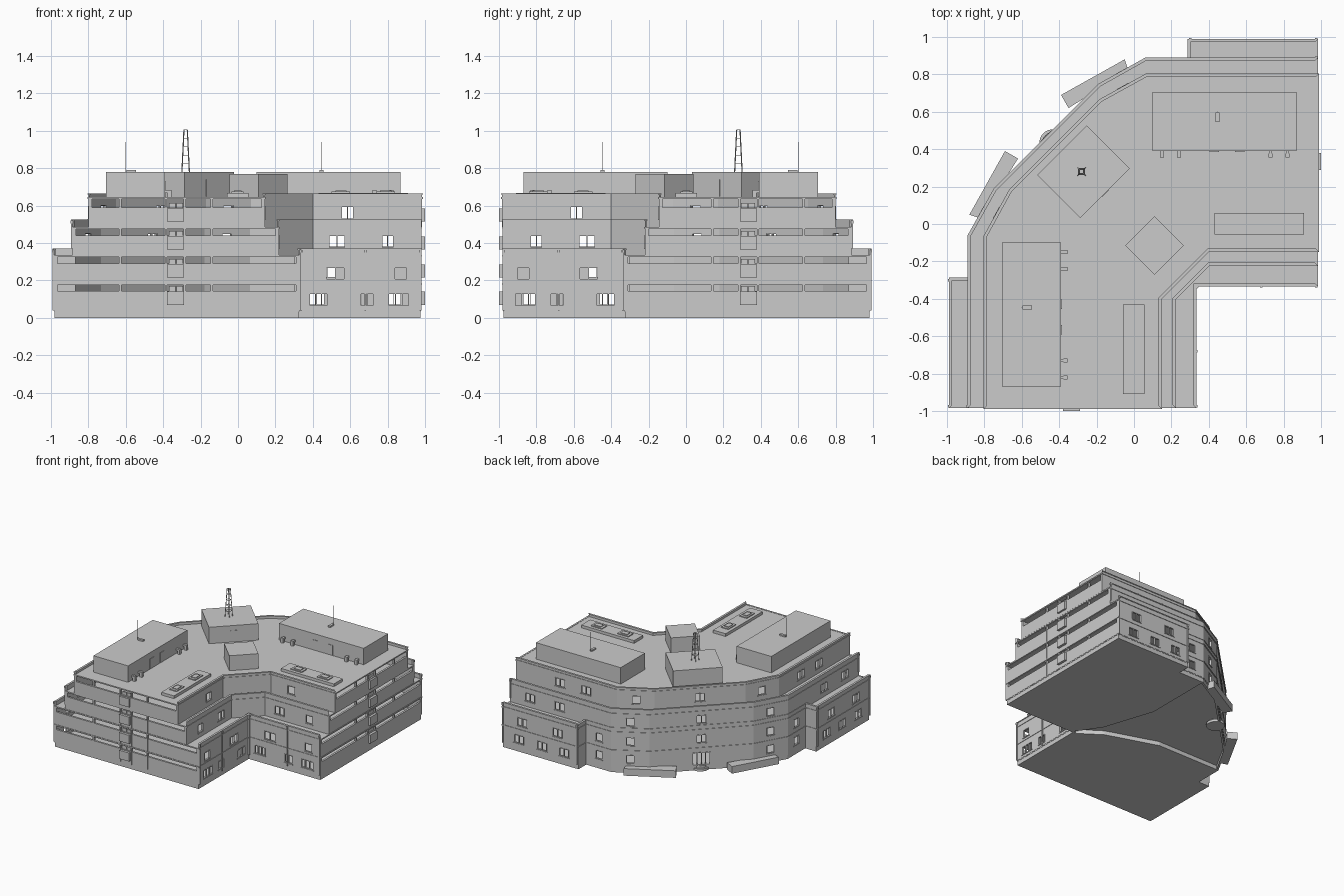
import bpy, bmesh
from math import atan2, pi
from mathutils import Matrix, Vector

if "Cube" in bpy.data.objects:
    bpy.data.objects.remove(bpy.data.objects["Cube"])

# the plan is symmetric about the diagonal: (x, y) -> (-y, -x)
MIR = Matrix(((0, -1, 0, 0), (-1, 0, 0, 0), (0, 0, 1, 0), (0, 0, 0, 1)))
parts = {}


def bm_of(name):
    return parts.setdefault(name, bmesh.new())


def box(name, lo, hi, M=Matrix(), mirror=True):
    c = [(a + b) / 2 for a, b in zip(lo, hi)]
    s = [b - a for a, b in zip(lo, hi)]
    for X in ((Matrix(), MIR) if mirror else (Matrix(),)):
        bmesh.ops.create_cube(bm_of(name), size=1, matrix=X @ M @ Matrix.Translation(c) @ Matrix.Diagonal((*s, 1)))


def prism(name, pts, z0, z1):
    bm = bm_of(name)
    lo = [bm.verts.new((x, y, z0)) for x, y in pts]
    hi = [bm.verts.new((x, y, z1)) for x, y in pts]
    bm.faces.new(lo[::-1])
    bm.faces.new(hi)
    for i in range(len(pts)):
        j = (i + 1) % len(pts)
        bm.faces.new((lo[i], lo[j], hi[j], hi[i]))


def flip(pts):
    return [(-y, -x) for x, y in pts[::-1]]


def offset(pts, d):
    out = []
    for i, p in enumerate(pts):
        p, a, b = Vector(p), Vector(pts[i - 1]), Vector(pts[(i + 1) % len(pts)])
        u, v = (p - a).normalized(), (b - p).normalized()
        n1, n2 = Vector((u.y, -u.x)), Vector((v.y, -v.x))
        out.append(tuple(p + (n1 + n2) * d / (1 + n1.dot(n2))))
    return out


def ring(name, pts, z0, z1, t, over=0.0):
    bm = bm_of(name)
    o, n = offset(pts, over), offset(pts, -t)
    loops = [[bm.verts.new((x, y, z)) for x, y in q] for q, z in ((o, z0), (o, z1), (n, z1), (n, z0))]
    for k in range(4):
        A, B = loops[k], loops[(k + 1) % 4]
        for i in range(len(pts)):
            j = (i + 1) % len(pts)
            bm.faces.new((A[i], A[j], B[j], B[i]))


def side_strips(name, pts, z0, z1, t, over=0.0):
    """like ring, but open at the two wing ends"""
    o, n = offset(pts, over), offset(pts, -t)
    for i in range(len(pts)):
        j = (i + 1) % len(pts)
        p, q = pts[i], pts[j]
        if max(p[1], q[1]) < -.97 or min(p[0], q[0]) > .97:
            continue
        prism(name, [o[i], o[j], n[j], n[i]], z0, z1)


def wall_matrix(x, y, nx, ny):
    return Matrix.Translation((x, y, 0)) @ Matrix.Rotation(atan2(nx, -ny), 4, 'Z')


def window(f, x, y, nx, ny, w, z, h, panes=2, mirror=True, sill=True):
    """opening plus frame bars; local -y points out of the wall"""
    M = wall_matrix(x, y, nx, ny)
    box(f"cut{f}", (-w / 2, -.03, z), (w / 2, .03, z + h), M, mirror)
    t = .005
    for i in range(panes + 1):
        c = -w / 2 + w * i / panes
        box("window_frames", (c - t / 2, -.002, z), (c + t / 2, .012, z + h), M, mirror)
    for zz in (z, z + h):
        box("window_frames", (-w / 2, -.002, zz - t / 2), (w / 2, .012, zz + t / 2), M, mirror)
    if sill:
        box("window_sills", (-w / 2 - .006, -.005, z - .007), (w / 2 + .006, .004, z - .002), M, mirror)


def outline(half):
    m = flip(half)
    if abs(half[-1][0] + half[-1][1]) < 1e-6:
        m = m[1:]
    return half + m


low = outline([(-.745, .19), (-.885, -.06), (-.885, -.29), (-.985, -.29), (-.985, -.98), (.33, -.98), (.33, -.33)])
mid = outline([(-.745, .19), (-.885, -.06), (-.885, -.98), (.22, -.98), (.22, -.4)])
top = outline([(-.665, .18), (-.80, -.065), (-.80, -.985), (.145, -.985), (.145, -.4)])
floors = [(low, .04, .185, -.985, .33), (low, .185, .335, -.985, .33),
          (mid, .335, .485, -.885, .22), (top, .485, .645, -.80, .145)]

# wing foundations, with the bend left open underneath
wing = [(-.88, -.06), (-.88, -.29), (-.98, -.29), (-.98, -.975), (.325, -.975), (.325, -.34), (.12, -.2), (-.3, -.06)]
prism("wing_foundations", wing, 0, .04)
prism("wing_foundations", flip(wing), 0, .04)
ring("foundation_wall", low, .0, .04, .02, -.004)
prism("ground_slab", offset(low, -.002), .034, .044)

# hollow storeys: thin walls, slabs, ribbon openings at the wing ends
for i, (pts, z0, z1, xl, xr) in enumerate(floors):
    ring(f"storey_{i + 1}", pts, z0, z1, .016)
    prism("floor_slabs", offset(pts, -.001), z1 - .01, z1)
    ring("floor_ledges", pts, z1 - .008, z1 + .002, .01, .004)
    g = z0 + .105
    box(f"cut{i}", (xl + .02, -1.1, g), (xr - .02, -.94, z1 - .008))
    for x in (-.63, -.385, -.285, -.14):
        box("ribbon_posts", (x - .006, -.981, z0), (x + .006, -.962, z1))
    # centre doors and projecting balcony
    for x in (-.37, -.33):
        box("end_doors", (x, -.972, z0 + .01), (x + .035, -.96, z0 + .13))
    box("centre_balconies", (-.38, -1.0, z0 + .03), (-.29, -.975, z0 + .10))

# terrace and roof parapets
side_strips("terrace_parapets", low, .335, .366, .010)
side_strips("terrace_parapets", mid, .485, .522, .010)
side_strips("roof_parapet", top, .645, .66, .010)
side_strips("parapet_copings", low, .364, .371, .013, .004)
side_strips("parapet_copings", mid, .520, .527, .013, .004)
side_strips("parapet_copings", top, .659, .666, .013, .004)

# courtyard windows
for f, y, x, w, z, n in ((0, -.33, .43, .095, .065, 3), (0, -.33, .69, .07, .065, 2), (0, -.33, .86, .11, .065, 3),
                         (1, -.33, .52, .10, .205, 2), (1, -.33, .87, .065, .205, 1),
                         (2, -.22, .53, .085, .375, 2), (2, -.22, .80, .06, .375, 1), (3, -.145, .585, .065, .53, 1)):
    window(f, x, y, 0, -1, w, z, .065, n)
# rear wing windows
for f, y, z, xs in ((0, .985, .07, (.42, .62, .83)), (1, .985, .215, (.48, .80)),
                    (2, .885, .38, (.53, .80)), (3, .80, .53, (.35, .585))):
    for x in xs:
        window(f, x, y, 0, 1, .085, z, .065)
# bent facade windows
for f, z in enumerate((.08, .225, .385, .535)):
    s = .4225 if f == 3 else .4675
    p = (-.06, .7325) if f == 3 else (-.065, .815)
    window(f, *p, -.49, .872, .06, z, .065, 1)
    if f:
        window(f, -s, s, -.707, .707, .07, z, .065, 2, mirror=False)
    if f < 2:
        window(f, .17, .885, 0, 1, .06, z, .065, 1)
# entrance with rounded steps
window(0, -.4675, .4675, -.707, .707, .13, .045, .10, 4, False, False)
E = wall_matrix(-.4675, .4675, -.707, .707)
for r, h in ((.07, .02), (.055, .04)):
    bmesh.ops.create_cone(bm_of("entrance_steps"), cap_ends=True, segments=24, radius1=r, radius2=r, depth=h,
                          matrix=E @ Matrix.Translation((0, .045, h / 2)))
# low side terraces beside the entrance
annex = [(-.39, .69), (-.35, .62), (-.03, .82), (-.05, .88)]
prism("side_terraces", annex, 0, .058)
prism("side_terraces", flip(annex), 0, .058)

# drain pipes
for x, y, z0, z1 in ((.337, -.334, .04, .37), (.68, -.334, .04, .37), (.974, -.334, .04, .37),
                     (.30, .989, .04, .37), (.974, .989, .04, .37), (.974, .889, .37, .525)):
    box("drain_pipes", (x - .004, y - .004, z0), (x + .004, y + .004, z1))
    box("drain_pipes", (x - .007, y - .006, z1 - .02), (x + .007, y + .006, z1 - .005))

# rooftop houses
box("long_penthouses", (.10, .39, .645), (.87, .705, .78))
R = Matrix.Translation((-.27, .28, 0)) @ Matrix.Rotation(pi / 4, 4, 'Z')
box("tower_house", (-.187, -.163, .645), (.187, .163, .78), R, False)
R2 = Matrix.Translation((.11, -.115, 0)) @ Matrix.Rotation(pi / 4, 4, 'Z')
box("stair_house", (-.11, -.11, .645), (.11, .11, .768), R2, False)
for x in (.43, .565):
    box("penthouse_doors", (x - .025, .386, .648), (x + .025, .392, .73))
R3 = R @ Matrix.Translation((0, -.163, 0))
box("penthouse_doors", (-.025, -.004, .648), (.025, .002, .74), R3, False)
# vents beside the penthouses
for x in (.15, .24, .73, .82):
    box("roof_vents", (x - .011, .355, .645), (x + .011, .376, .685))
    box("roof_vents", (x - .008, .37, .668), (x + .008, .392, .684))
# skylight plinths
box("skylight_plinths", (.43, -.055, .645), (.91, .06, .668))
for x in (.55, .79):
    box("skylights", (x - .05, -.03, .665), (x + .05, .035, .675))
    box("skylights", (x - .03, -.018, .67), (x + .03, .022, .68))
# whip antennas
box("antenna_boxes", (.437, .545, .78), (.457, .595, .792))
box("antennas", (.446, .599, .78), (.448, .601, .94))


# lattice mast
def bar(a, b, t):
    a, b = Vector(a), Vector(b)
    q = (b - a).to_track_quat('Z', 'Y').to_matrix().to_4x4()
    box("lattice_mast", (-t, -t, 0), (t, t, (b - a).length), Matrix.Translation(a) @ q, False)


def mast(k, z):
    r = .02 - .011 * (z - .78) / .225
    sx, sy = ((1, 1), (-1, 1), (-1, -1), (1, -1))[k % 4]
    return (-.28 + sx * r, .28 + sy * r, z)


levels = [.78 + .225 * i / 5 for i in range(6)]
for k in range(4):
    bar(mast(k, .78), mast(k, 1.005), .0022)
    for a, b in zip(levels, levels[1:]):
        bar(mast(k, b), mast(k + 1, b), .0014)

# make objects, then carve openings into the storeys
objs = {}
for name, bm in parts.items():
    bmesh.ops.recalc_face_normals(bm, faces=bm.faces)
    me = bpy.data.meshes.new(name)
    bm.to_mesh(me)
    bm.free()
    objs[name] = bpy.data.objects.new(name, me)
    bpy.context.collection.objects.link(objs[name])
for i in range(4):
    body, cutter = objs[f"storey_{i + 1}"], objs[f"cut{i}"]
    mod = body.modifiers.new("openings", 'BOOLEAN')
    mod.operation, mod.object, mod.solver, mod.use_self = 'DIFFERENCE', cutter, 'EXACT', True
    bpy.context.view_layer.update()
    me = bpy.data.meshes.new_from_object(body.evaluated_get(bpy.context.evaluated_depsgraph_get()))
    body.modifiers.clear()
    body.data = me
    bpy.data.objects.remove(cutter)
